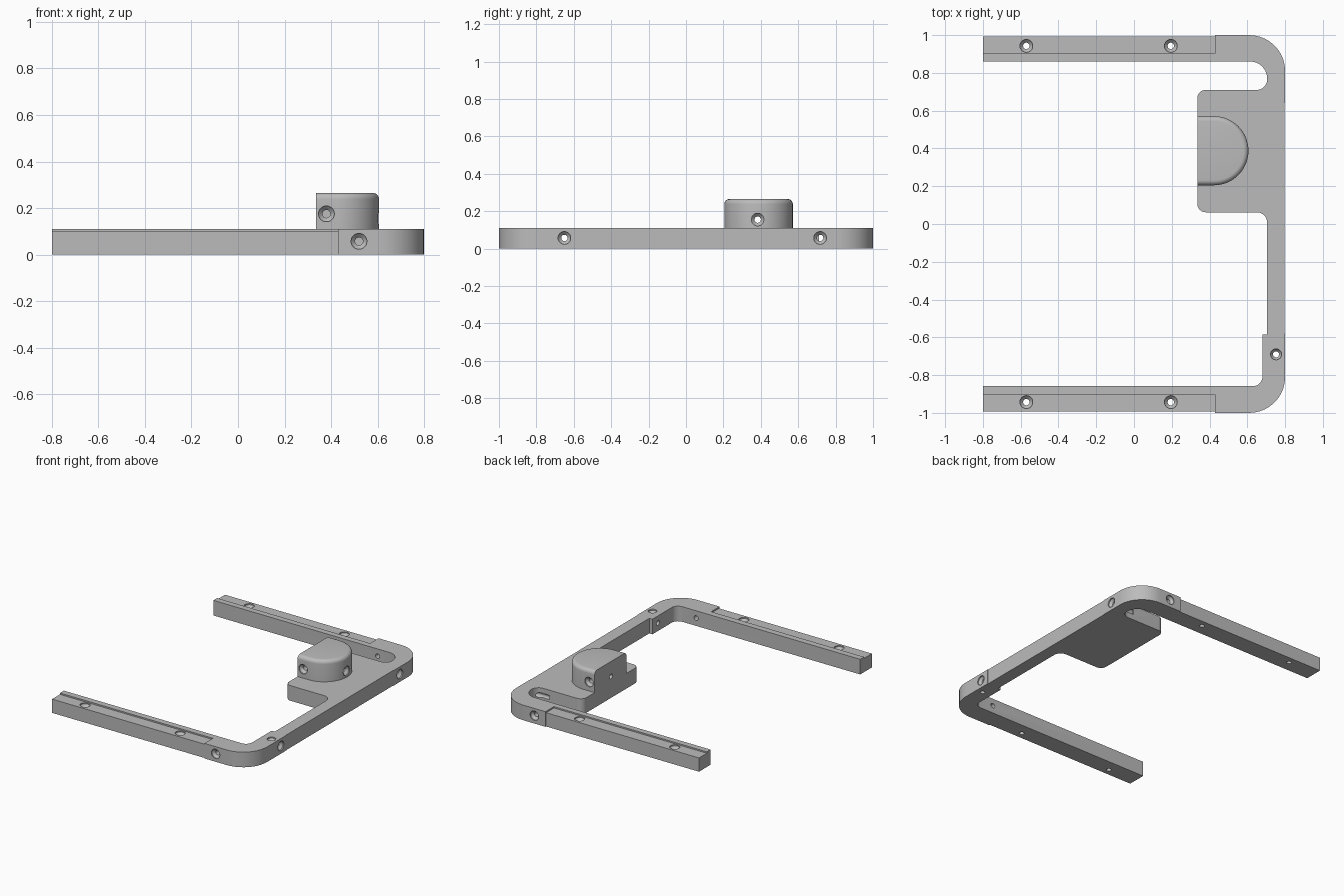
import bpy, bmesh, math
from mathutils import Vector

cube = bpy.data.objects.get("Cube")
if cube:
    bpy.data.objects.remove(cube)

grey = bpy.data.materials.new("plain grey")
grey.use_nodes = True
COLOUR = (0.5, 0.5, 0.5, 1)
grey.diffuse_color = COLOUR
grey.node_tree.nodes["Principled BSDF"].inputs["Base Color"].default_value = COLOUR


def loft(name, rings):
    """Solid skinned through closed loops of equal length, capped at both ends."""
    bm = bmesh.new()
    loops = [[bm.verts.new(p) for p in ring] for ring in rings]
    n = len(loops[0])
    for a, b in zip(loops, loops[1:]):
        for i in range(n):
            j = (i + 1) % n
            bm.faces.new((a[i], a[j], b[j], b[i]))
    bm.faces.new(loops[0])
    bm.faces.new(loops[-1])
    bmesh.ops.recalc_face_normals(bm, faces=bm.faces)
    mesh = bpy.data.meshes.new(name)
    bm.to_mesh(mesh)
    bm.free()
    mesh.materials.append(grey)
    obj = bpy.data.objects.new(name, mesh)
    bpy.context.collection.objects.link(obj)
    return obj


def rounded(corners, steps=10):
    """Outline with right-angled corners (x, y, radius) turned into arcs."""
    out = []
    for i, (x, y, r) in enumerate(corners):
        p = Vector((x, y))
        if r == 0:
            out.append(p)
            continue
        u = (Vector(corners[i - 1][:2]) - p).normalized()
        v = (Vector(corners[(i + 1) % len(corners)][:2]) - p).normalized()
        for k in range(steps + 1):
            a = math.pi / 2 * k / steps
            out.append(p + r * (u + v) - r * (v * math.cos(a) + u * math.sin(a)))
    return out


def prism(name, outline, z0, z1):
    return loft(name, [[(p[0], p[1], z) for p in outline] for z in (z0, z1)])


def screw_hole(start, direction, length, head=0.034, shaft=0.017):
    """Cutter for a countersunk hole."""
    start, d = Vector(start), Vector(direction)
    side = d.orthogonal().normalized()
    up = d.cross(side)
    rings = []
    for depth, r in ((-0.03, head), (0.008, head), (0.025, shaft), (length, shaft)):
        rings.append([start + d * depth + r * (side * math.cos(a) + up * math.sin(a))
                      for a in (math.tau * k / 28 for k in range(28))])
    return loft("hole_cutter", rings)


def cut(obj, cutters):
    for c in cutters:
        mod = obj.modifiers.new("cut", 'BOOLEAN')
        mod.operation, mod.solver, mod.object = 'DIFFERENCE', 'EXACT', c
    bpy.context.view_layer.update()
    deps = bpy.context.evaluated_depsgraph_get()
    mesh = bpy.data.meshes.new_from_object(obj.evaluated_get(deps))
    obj.modifiers.clear()
    obj.data = mesh
    for c in cutters:
        bpy.data.objects.remove(c)


def smooth(obj):
    bpy.ops.object.select_all(action='DESELECT')
    obj.select_set(True)
    bpy.context.view_layer.objects.active = obj
    bpy.ops.object.shade_smooth_by_angle(angle=math.radians(30))


# Open frame with two arms and a platform
TOP, LEDGE = 0.11, 0.1
frame = prism("frame", rounded([
    (-0.8, -0.993, 0), (0.43, -0.993, 0), (0.43, -1, 0), (0.8, -1, 0.19),
    (0.8, -0.58, 0), (0.797, -0.58, 0), (0.797, 0.64, 0), (0.8, 0.64, 0),
    (0.8, 1, 0.19), (0.43, 1, 0), (0.43, 0.993, 0), (-0.8, 0.993, 0),
    (-0.8, 0.86, 0), (0.705, 0.86, 0.09), (0.705, 0.71, 0.055),
    (0.335, 0.71, 0.045), (0.335, 0.062, 0.045), (0.705, 0.062, 0.055),
    (0.705, -0.585, 0), (0.68, -0.585, 0), (0.68, -0.858, 0.05), (-0.8, -0.858, 0),
]), 0, TOP)

# Ledges and screw holes on both arms
cutters = []
for s in (-1, 1):
    cutters.append(prism("ledge_cutter", [(-0.9, s * 0.903), (0.43, s * 0.903),
                                          (0.43, s * 1.1), (-0.9, s * 1.1)], LEDGE, 0.2))
    for x in (-0.57, 0.195):
        cutters.append(screw_hole((x, s * 0.943, LEDGE), (0, 0, -1), 0.2))
    cutters.append(screw_hole((0.52, s, 0.057), (0, -s, 0), 0.2))
# Holes through the crossbar
cutters.append(screw_hole((0.8, -0.65, 0.057), (-1, 0, 0), 0.2))
cutters.append(screw_hole((0.8, 0.717, 0.057), (-1, 0, 0), 0.2))
cutters.append(screw_hole((0.752, -0.69, TOP), (0, 0, -1), 0.2, 0.029, 0.016))
cut(frame, cutters)
smooth(frame)

# Half-round boss with a rounded top rim
FLAT, CX, CY, R, HIGH, FILLET = 0.335, 0.423, 0.388, 0.183, 0.265, 0.027


def d_ring(r, z):
    arc = [(CX + r * math.cos(a), CY + r * math.sin(a), z)
           for a in (math.pi * (k / 32 - 0.5) for k in range(33))]
    return [(FLAT, CY - r, z)] + arc + [(FLAT, CY + r, z)]


rings = [d_ring(R, TOP - 0.01)]
for k in range(7):
    a = math.pi / 2 * k / 6
    rings.append(d_ring(R - FILLET * (1 - math.cos(a)), HIGH - FILLET * (1 - math.sin(a))))
boss = loft("boss", rings)
cut(boss, [
    screw_hole((0.38, CY - R, 0.175), (0, 1, 0), 0.12),
    screw_hole((0.38, CY + R, 0.175), (0, -1, 0), 0.12),
    screw_hole((CX + R, CY - 0.005, 0.155), (-1, 0, 0), 0.4),
])
smooth(boss)
